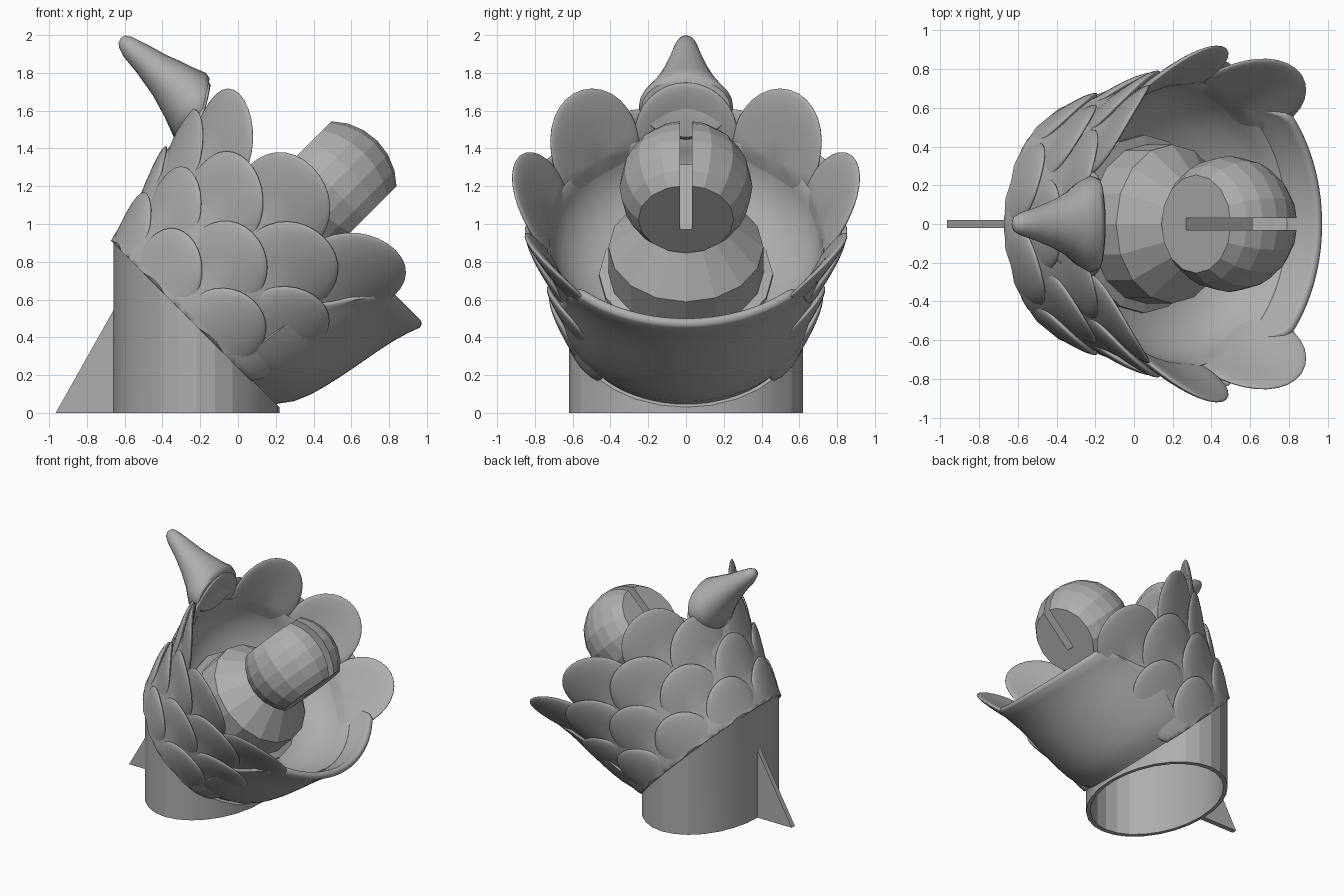
import bpy
import bmesh
from math import sin, cos, pi, radians, sqrt
from mathutils import Matrix, Vector

cube = bpy.data.objects.get("Cube")
if cube:
    bpy.data.objects.remove(cube)

grey = bpy.data.materials.new("plain_grey")
grey.use_nodes = True
COLOUR = (0.42, 0.42, 0.42, 1)
grey.diffuse_color = COLOUR
grey.node_tree.nodes["Principled BSDF"].inputs["Base Color"].default_value = COLOUR

# Tilted frame of the cup: local z is the cup axis, local +x the low front side
TILT = Matrix.Translation((-0.22, 0, 0.46)) @ Matrix.Rotation(radians(45), 4, 'Y')


def finish(bm, name, frame=None, smooth=None):
    bmesh.ops.recalc_face_normals(bm, faces=bm.faces[:])
    mesh = bpy.data.meshes.new(name)
    bm.to_mesh(mesh)
    bm.free()
    mesh.materials.append(grey)
    obj = bpy.data.objects.new(name, mesh)
    bpy.context.collection.objects.link(obj)
    if frame:
        obj.matrix_world = frame
    if smooth:
        bpy.ops.object.select_all(action='DESELECT')
        obj.select_set(True)
        bpy.context.view_layer.objects.active = obj
        bpy.ops.object.shade_smooth_by_angle(angle=radians(smooth))
    return obj


def loft(name, rings, wrap=False, frame=None, smooth=None):
    """Bridge equal closed rings; wrap joins last to first, otherwise cap."""
    bm = bmesh.new()
    loops = [[bm.verts.new(p) for p in ring] for ring in rings]
    pairs = list(zip(loops, loops[1:]))
    if wrap:
        pairs.append((loops[-1], loops[0]))
    n = len(loops[0])
    for a, b in pairs:
        for i in range(n):
            j = (i + 1) % n
            bm.faces.new((a[i], a[j], b[j], b[i]))
    if not wrap:
        bm.faces.new(loops[0])
        bm.faces.new(loops[-1])
    return finish(bm, name, frame, smooth)


def polar(phi, r, u):
    return Vector((r * cos(phi), r * sin(phi), u))


def interp(table, u):
    for (u0, r0), (u1, r1) in zip(table, table[1:]):
        if u <= u1:
            return r0 + (r1 - r0) * (u - u0) / (u1 - u0)
    return table[-1][1]


# Base: hollow upright tube cut off at 45 degrees
def tube_ring(a, scale_in):
    def at(s, top):
        x, y = -0.22 + 0.44 * s * cos(a), 0.62 * s * sin(a)
        return (x, y, max(0.25 - x, 0.03) if top else 0)
    return [at(1, False), at(1, True), at(scale_in, True), at(scale_in, False)]


SIDES = 28
loft("base_tube", [tube_ring(2 * pi * i / SIDES, 0.94) for i in range(SIDES)],
     wrap=True, smooth=15)

# Support fin behind the base
fin = [(-0.965, 0), (-0.65, 0), (-0.65, 0.56)]
loft("support_fin", [[(x, y, z) for x, z in fin] for y in (-0.02, 0.02)])

# Cup: smooth flaring bowl with a closed floor
CUP = [(0.59, 0), (0.64, 0.13), (0.68, 0.28), (0.715, 0.45), (0.735, 0.60),
       (0.745, 0.68), (0.738, 0.69), (0.73, 0.685), (0.71, 0.60), (0.66, 0.50),
       (0.57, 0.42), (0.46, 0.37), (0.3, 0.34), (0.02, 0.33), (0.02, 0.28),
       (0.35, 0.26), (0.52, 0.2), (0.56, 0)]
loft("cup", [[polar(2 * pi * i / 64, r, u) for r, u in CUP] for i in range(64)],
     wrap=True, frame=TILT, smooth=50)

# Lip: large plain front panel that rises above the cup rim
LIP = [(0, 0.585), (0.07, 0.64), (0.14, 0.675), (0.28, 0.715), (0.43, 0.745),
       (0.65, 0.785), (0.86, 0.845)]


def lip_ring(deg):
    fall = min(max((abs(deg) - 42) / 22, 0), 1)
    top = 0.85 - 0.33 * fall * fall * (3 - 2 * fall)
    steps = [k / 10 for k in range(10)]
    outer = [(interp(LIP, top * t), top * t) for t in steps]
    inner = [(interp(LIP, top * t) - 0.056, top * t) for t in steps]
    # Half-round crest along the top edge
    arc = [pi * k / 8 for k in range(9)]
    crest = [(interp(LIP, top) - 0.028 + 0.028 * cos(a), top - 0.02 + 0.03 * sin(a))
             for a in arc]
    return [polar(radians(deg), r, u) for r, u in outer + crest + inner[::-1]]


loft("front_lip", [lip_ring(d) for d in range(-63, 64, 3)], frame=TILT, smooth=50)


# Scales: thin blunt-edged discs bent around the cup, tips leaning over the next row
def scale(name, deg, mid, tip, r_mid, r_tip):
    bm = bmesh.new()
    bmesh.ops.create_uvsphere(bm, u_segments=36, v_segments=20, radius=1)
    for v in bm.verts:
        p, q, side = v.co
        rho = min(sqrt(p * p + q * q), 1)
        spread = rho ** -0.5 if rho > 0.01 else 1
        p, q = p * spread, q * spread
        u = max(mid + q * (tip - mid), 0)
        lean = q if q > 0 else 0.4 * q
        r = r_mid + (r_tip - r_mid) * lean + side * 0.03
        v.co = polar(radians(deg + 21 * p), r, u)
    finish(bm, name, TILT, 60)


ROWS = [("lower", (80, 120, 160), 0.02, 0.31, 0.615, 0.725),
        ("second", (62, 100, 140, 180), 0.24, 0.56, 0.655, 0.785),
        ("third", (80, 120, 160), 0.48, 0.81, 0.71, 0.855),
        ("rim", (60, 100, 140), 0.68, 1.03, 0.752, 0.925)]
for row, angles, mid, tip, r_mid, r_tip in ROWS:
    for deg in angles:
        if deg == 180:
            scale(f"{row}_scale_back", deg, mid, tip, r_mid, r_tip)
            continue
        for sign, label in ((1, "left"), (-1, "right")):
            scale(f"{row}_scale_{label}_{deg}", sign * deg, mid, tip, r_mid, r_tip)
scale("rim_scale_back", 180, 0.66, 0.96, 0.755, 0.86)

# Horn: tapering spike swept back from the rear rim scale (top, bottom, half width)
HORN = [((-0.15, 1.77), (-0.22, 1.46), 0.235), ((-0.17, 1.80), (-0.28, 1.44), 0.25),
        ((-0.24, 1.83), (-0.34, 1.46), 0.215),
        ((-0.30, 1.86), (-0.39, 1.57), 0.165), ((-0.38, 1.895), (-0.45, 1.68), 0.125),
        ((-0.48, 1.95), (-0.535, 1.80), 0.085), ((-0.56, 1.99), (-0.605, 1.885), 0.06),
        ((-0.60, 1.998), (-0.63, 1.935), 0.04), ((-0.62, 1.985), (-0.632, 1.96), 0.015)]


def horn_ring(top, low, half):
    ring = []
    for i in range(24):
        a = 2 * pi * i / 24
        k = (1 + cos(a)) / 2
        ring.append((low[0] + (top[0] - low[0]) * k, half * sin(a),
                     low[1] + (top[1] - low[1]) * k))
    return ring


loft("swept_horn", [horn_ring(*s) for s in HORN], smooth=50)

# Neck: faceted pedestal tapering into the ball
NECK = [(0.46, 0.30), (0.46, 0.39), (0.41, 0.40), (0.41, 0.59), (0.2, 0.80)]
loft("neck", [[polar(2 * pi * i / 16, r, u) for i in range(16)] for r, u in NECK],
     frame=TILT)

# Ball: faceted sphere with two flats and a slot
bm = bmesh.new()
bmesh.ops.create_uvsphere(bm, u_segments=16, v_segments=12, radius=0.352,
                          matrix=Matrix.Rotation(pi / 2, 4, 'Y'))
for s in (-1, 1):
    cut = bmesh.ops.bisect_plane(bm, geom=bm.verts[:] + bm.edges[:] + bm.faces[:],
                                 plane_co=(0.243 * s, 0, 0), plane_no=(s, 0, 0),
                                 clear_outer=True)
    edges = [e for e in cut["geom_cut"] if isinstance(e, bmesh.types.BMEdge)]
    bmesh.ops.contextual_create(bm, geom=edges)
bmesh.ops.translate(bm, verts=bm.verts[:], vec=(-0.017, 0, 1.025))
ball = finish(bm, "ball", TILT)

bm = bmesh.new()
bmesh.ops.create_cube(bm, size=1, matrix=Matrix.Translation((0, 0, 1.25))
                      @ Matrix.Diagonal((1, 0.064, 0.6, 1)))
cutter = finish(bm, "slot_cutter", TILT)
cutter.hide_render = True
cutter.hide_set(True)
slot = ball.modifiers.new("slot", 'BOOLEAN')
slot.operation = 'DIFFERENCE'
slot.solver = 'EXACT'
slot.object = cutter
